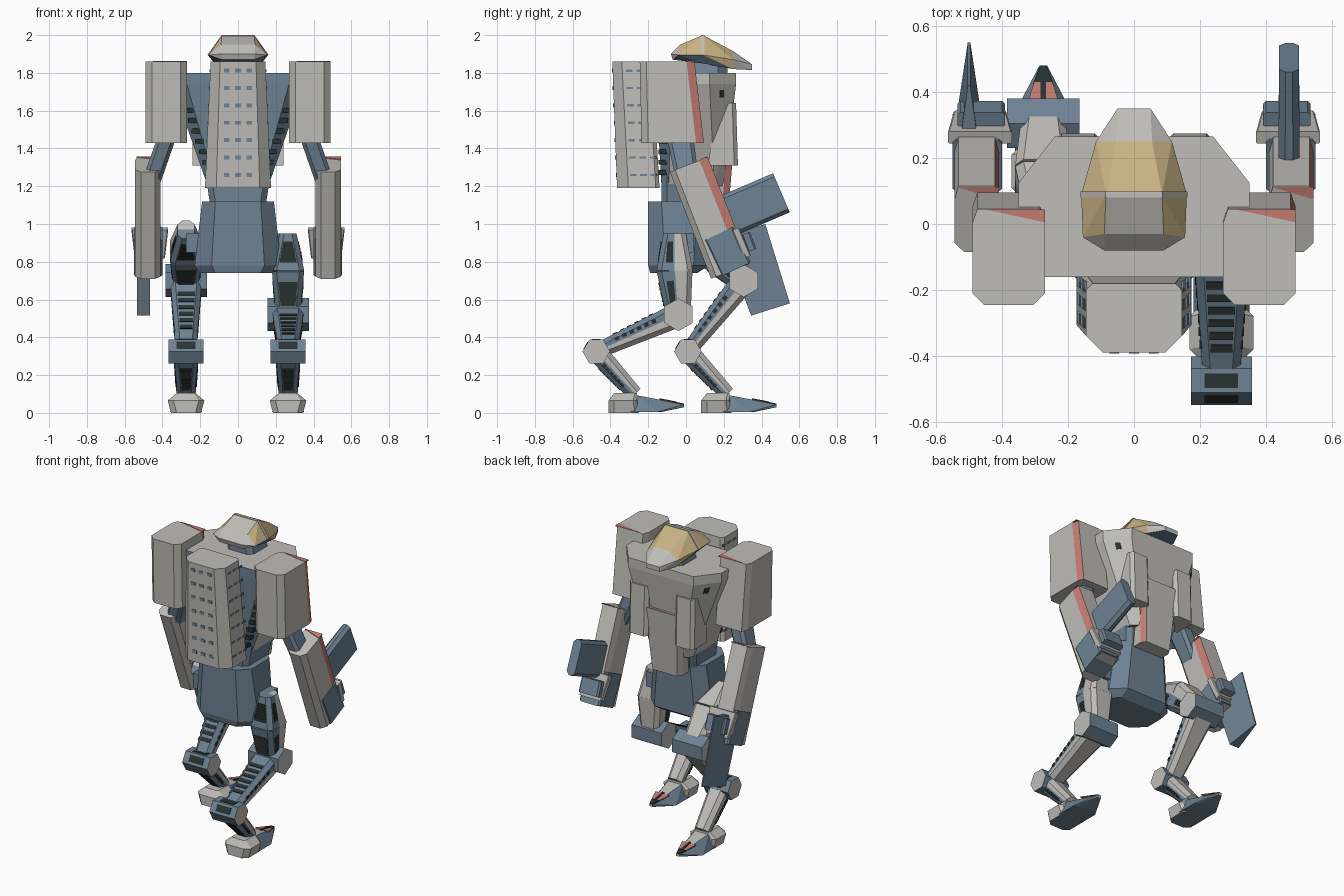
import bpy, bmesh, math
from mathutils import Vector

cube = bpy.data.objects.get("Cube")
if cube:
    bpy.data.objects.remove(cube, do_unlink=True)


def material(name, rgb):
    m = bpy.data.materials.new(name)
    m.use_nodes = True
    m.diffuse_color = (*rgb, 1)
    m.node_tree.nodes["Principled BSDF"].inputs["Base Color"].default_value = (*rgb, 1)
    return m


MATS = [material("warm grey", (.52, .51, .48)), material("slate blue", (.155, .225, .295)),
        material("ochre", (.58, .45, .23)), material("dusty red", (.55, .2, .165)),
        material("charcoal", (.022, .032, .032))]
GREY, BLUE, OCHRE, RED, DARK = range(5)


def hull(name, points, rule=GREY):
    """Flat-faced convex part; rule is a colour index or a function of the face normal."""
    bm = bmesh.new()
    for p in points:
        bm.verts.new(p)
    bmesh.ops.convex_hull(bm, input=bm.verts)
    bmesh.ops.delete(bm, geom=[v for v in bm.verts if not v.link_faces], context='VERTS')
    bmesh.ops.dissolve_limit(bm, angle_limit=.02, verts=bm.verts, edges=bm.edges)
    bmesh.ops.recalc_face_normals(bm, faces=bm.faces)
    for f in bm.faces:
        f.normal_update()
        f.material_index = rule(f.normal) if callable(rule) else rule
    me = bpy.data.meshes.new(name)
    bm.to_mesh(me)
    bm.free()
    for m in MATS:
        me.materials.append(m)
    bpy.context.collection.objects.link(bpy.data.objects.new(name, me))


def outline(x0, x1, y0, y1, b=0, fx=0, fy=None):
    """Rectangle with cut corners at the low-y and high-y ends."""
    fy = fx if fy is None else fy
    return [(x0 + b, y0), (x1 - b, y0), (x1, y0 + b), (x1, y1 - fy),
            (x1 - fx, y1), (x0 + fx, y1), (x0, y1 - fy), (x0, y0 + b)]


def ring(z, *args):
    return [(x, y, z) for x, y in outline(*args)]


def box(name, x, y, z, rule):
    hull(name, ring(z[0], *x, *y) + ring(z[1], *x, *y), rule)


def frame(p, q, x):
    """Ends and front direction of a segment in the y-z plane."""
    a, b = Vector((x, *p)), Vector((x, *q))
    front = (b - a).normalized().cross(Vector((1, 0, 0)))
    return a, b, front if front.y > 0 else -front


def beam(name, p, q, x, wide, deep, cuts, rule, lo=-1, hi=1):
    """Tapered beam; lo and hi limit it to a slice of its depth."""
    a, b, front = frame(p, q, x)
    pts = [o + Vector((u, 0, 0)) + front * min(max(v, lo * d / 2), hi * d / 2)
           for o, w, d in zip((a, b), wide, deep)
           for u, v in outline(-w / 2, w / 2, -d / 2, d / 2, *cuts)]
    hull(name, pts, rule)


def flash(name, x0, x1, y0, y1, z, slope=0):
    """Thin red triangle on a top face."""
    hull(name, [(u, y, z + slope * (y - y1) + k) for k in (-.004, .003)
                for u, y in ((x0, y1), (x1, y1), (x1, y0))], RED)


def edge_red(n):
    return RED if n.x > .35 and n.y > .1 and abs(n.z) < .6 else GREY


def limb(name, p, q, x, wide, deep):
    """Leg segment: grey front half, blue rear half with dark bars."""
    beam(name + "_front", p, q, x, wide, deep, (.025, .025), GREY, lo=0)
    beam(name + "_rear", p, q, x, wide, deep, (.025, .025), BLUE, hi=0)
    a, b, front = frame(p, q, x)
    step = (b - a).normalized() * .012
    for i in range(6):
        t = .28 + i * .09
        d = deep[0] + (deep[1] - deep[0]) * t
        w = (wide[0] + (wide[1] - wide[0]) * t) / 2
        o = a.lerp(b, t)
        for part, us, vs in (("_rear_bar", (.03 - w, w - .03), (-d / 2 - .004, -d / 2 + .004)),
                             ("_side_bar", (-w - .003, w + .003), (-d * .27, -.01))):
            hull(name + part, [o + front * v + step * s + Vector((u, 0, 0))
                               for v in vs for s in (-1, 1) for u in us], DARK)


def joint(name, c, x, half, r, turn=0):
    """Hexagonal knuckle with dark insets on its upper rear faces."""
    pts = [(x + s * half, c[0] + r * math.cos(math.radians(60 * i + turn)),
            c[1] + r * math.sin(math.radians(60 * i + turn))) for s in (-1, 1) for i in range(6)]
    hull(name, pts, lambda n: GREY if abs(n.x) > .9 else BLUE)
    for a in (90 + turn, 150 + turn):
        out = Vector((0, math.cos(math.radians(a)), math.sin(math.radians(a))))
        o = Vector((x, *c)) + out * r * .866
        across = out.cross(Vector((1, 0, 0))) * r * .3
        hull(name + "_inset", [o + out * k + across * j + Vector((i * half * .55, 0, 0))
                               for k in (-.004, .003) for j in (-1, 1) for i in (-1, 1)], DARK)


# Head: grey rear, ochre visor, grey nose and band
def mirrored(*half):
    return [(s * x, y, z) for y, x, z in half for s in (-1, 1)]


def under_blue(top):
    return lambda n: BLUE if n.z < -.3 else top


ridge = [(.09, .085, 2), (.09, .16, 1.895), (.09, .12, 1.85)]
brow = [(.25, .055, 1.915), (.25, .115, 1.87), (.25, .1, 1.82)]
hull("head_rear", mirrored((-.08, .09, 1.9), (-.07, .085, 1.87), (-.04, .155, 1.895),
                           (-.03, .09, 1.95), *ridge),
     lambda n: BLUE if n.z < -.5 else OCHRE if abs(n.x) > .45 and n.z > 0 else GREY)
hull("head_visor", mirrored(*ridge, *brow), under_blue(OCHRE))
hull("head_nose", mirrored(*brow, (.35, .05, 1.845), (.35, .05, 1.815)), under_blue(GREY))
hull("head_band", mirrored(*[(y + k, x + .002, z) for y, x, z in ridge[:2] for k in (-.01, .008)]), GREY)

# Torso: wide flat top, narrow waist, blue rear
hull("torso", ring(1.8, -.35, .35, -.16, .265, .08, .11, .14) + ring(1.74, -.35, .35, -.16, .265, .08, .11, .14)
     + ring(1.2, -.16, .16, -.13, .2, .04, .05),
     lambda n: BLUE if n.y < -.2 or n.z < -.7 else GREY)
hull("neck", ring(1.79, -.1, .1, 0, .22, .03, .05) + ring(1.86, -.08, .08, 0, .22, .03, .05), BLUE)
hull("waist", ring(1.25, -.17, .17, -.13, .16, .03, .03) + ring(1.05, -.14, .14, -.13, .12, .03, .03), BLUE)
hull("abdomen_plate", ring(1.5, -.14, .14, .1, .26, 0, .02, .035)
     + ring(1.08, -.11, .11, .05, .225, 0, .02, .035), edge_red)
flash("abdomen_flash", -.1, .12, .235, .258, 1.5)
for s in (-1, 1):
    x = sorted((s * .1, s * .24))
    hull("chest_plate", ring(1.64, *x, .15, .265, 0, .02) + ring(1.31, *x, .12, .275, 0, .02))
    hull("chest_port", [(s * (.282 + (z - 1.69) * .3 - (y - .19) * .79 + k), y, z) for k in (-.004, .004)
                        for y in (.178, .202) for z in (1.67, 1.71)], DARK)
    for i in range(7):
        z = 1.26 + i * .055
        w = .16 + (z - 1.2) * .35
        box("torso_side_rib", sorted((s * (w - .06), s * (w - .012))), (-.145, -.02), (z, z + .025), DARK)

# Pelvis
hull("pelvis", ring(1.12, -.19, .19, -.2, .13, .07, .07) + ring(.78, -.23, .23, -.2, .12, .09, .08)
     + ring(.74, -.2, .2, -.19, .06, .08, .05), BLUE)

# Backpack with rows of vents
hull("backpack", ring(1.86, -.145, .145, -.39, -.18, .05, .02) + ring(1.19, -.175, .175, -.365, -.14, .06, .02))
for row in range(7):
    z = 1.26 + row * .092
    back = -.365 - (z - 1.19) * .037
    for col in (-1, 0, 1):
        box("backpack_vent", (col * .06 - .015, col * .06 + .015), (back - .004, back + .004),
            (z - .01, z + .01), BLUE)
    for s in (-1, 1):
        w = .175 - (z - 1.19) * .045
        for y in (.07, .125, .18):
            box("backpack_side_slot", sorted((s * (w - .004), s * (w + .003))),
                (back + y, back + y + .035), (z - .006, z + .006), BLUE)

# Arms
for s in (-1, 1):
    x = sorted((s * .27, s * .49))
    hull("shoulder_block", ring(1.86, *x, -.245, .045, .035, .015, .042)
         + ring(1.43, *x, -.235, .095, .035, .015, .042), edge_red)
    flash("shoulder_flash", x[0] + .04, x[1], .005, .044, 1.86)
    hull("upper_arm", ring(1.45, *sorted((s * .33, s * .43)), -.1, .04, .02, .02)
         + ring(1.22, *sorted((s * .41, s * .51)), -.05, .07, .02, .02), BLUE)
    box("shoulder_mount", sorted((s * .2, s * .3)), (-.1, .06), (1.55, 1.72), BLUE)
    beam("forearm", (.015, 1.315), (.235, .75), s * .477, (.135, .135), (.215, .22),
         (.03, .012, .047), edge_red)
    flash("forearm_flash", s * .477 - .06, s * .477 + .067, .075, .112, 1.354, .39)
    beam("wrist_guard", (.175, .95), (.265, .76), s * .475, (.15, .15), (.17, .17), (.01, .01), BLUE)
    beam("wrist_band", (.262, .975), (.325, .825), s * .467, (.195, .16), (.04, .04), (.005, .005), GREY)
    beam("hand_block", (.315, .95), (.35, .86), s * .463, (.145, .145), (.05, .05), (.01, .01), BLUE)

# Heavy barrel on one arm, wedge blade on the other
beam("barrel", (.19, 1.03), (.505, 1.165), .47, (.065, .06), (.225, .225), (.02, .02), BLUE)
blade = [(.19, .93, .035), (.42, 1.0, .004), (.345, .515, .035), (.55, .58, .004)]
hull("blade", [(s * w - .5, y, z) for y, z, w in blade for s in (-1, 1)], BLUE)

# Legs: one trailing, one leading
for x, hip, knee, hock, ankle in ((.265, (-.06, .95), (-.04, .52), (-.475, .325), (-.27, .1)),
                                  (-.275, (-.02, .97), (.305, .7), (.01, .325), (.22, .1))):
    mid = Vector(hip).lerp(Vector(knee), .5) + Vector((-.01, .02))
    limb("thigh_upper", hip, mid, x, (.09, .17), (.12, .19))
    limb("thigh_lower", mid, knee, x, (.17, .13), (.19, .13))
    joint("knee", knee, x, .11, .087, 30)
    limb("shin", knee, hock, x, (.17, .11), (.13, .08))
    joint("hock", hock, x, .092, .073)
    limb("lower_leg", hock, ankle, x, (.13, .1), (.11, .08))
    box("hip_axle", sorted((x, x * .5)), (-.08, .04), (.85, .95), BLUE)
    h = ankle[0] - .14
    hull("foot_heel", ring(0, x - .08, x + .08, h, h + .16, .03, .02)
         + ring(.065, x - .097, x + .097, h, h + .15, .03, .02)
         + ring(.105, x - .05, x + .05, h + .03, h + .15, .01, .01), under_blue(GREY))
    hull("foot_toe", ring(.005, x - .085, x + .085, h + .12, h + .28, 0, .02)
         + [(x + s * .012, h + .4, z) for s in (-1, 1) for z in (.03, .045)]
         + ring(.095, x - .05, x + .05, h + .1, h + .14),
         lambda n: BLUE if abs(n.x) > .7 or n.z < -.5 else GREY)
    # Painted toe: red flash, dark centre and dark point
    for name, u0, u1, y0, y1, top, colour in (("toe_flash", .05, .028, .28, .35, .004, RED),
                                              ("toe_point", .028, .01, .35, .4, .004, DARK),
                                              ("toe_groove", .008, .008, .27, .36, .007, DARK)):
        hull(name, [(x + s * u, h + y, .095 - (y - .14) * .19 + k)
                    for u, y in ((u0, y0), (u1, y1)) for s in (-1, 1) for k in (-.002, top)], colour)
